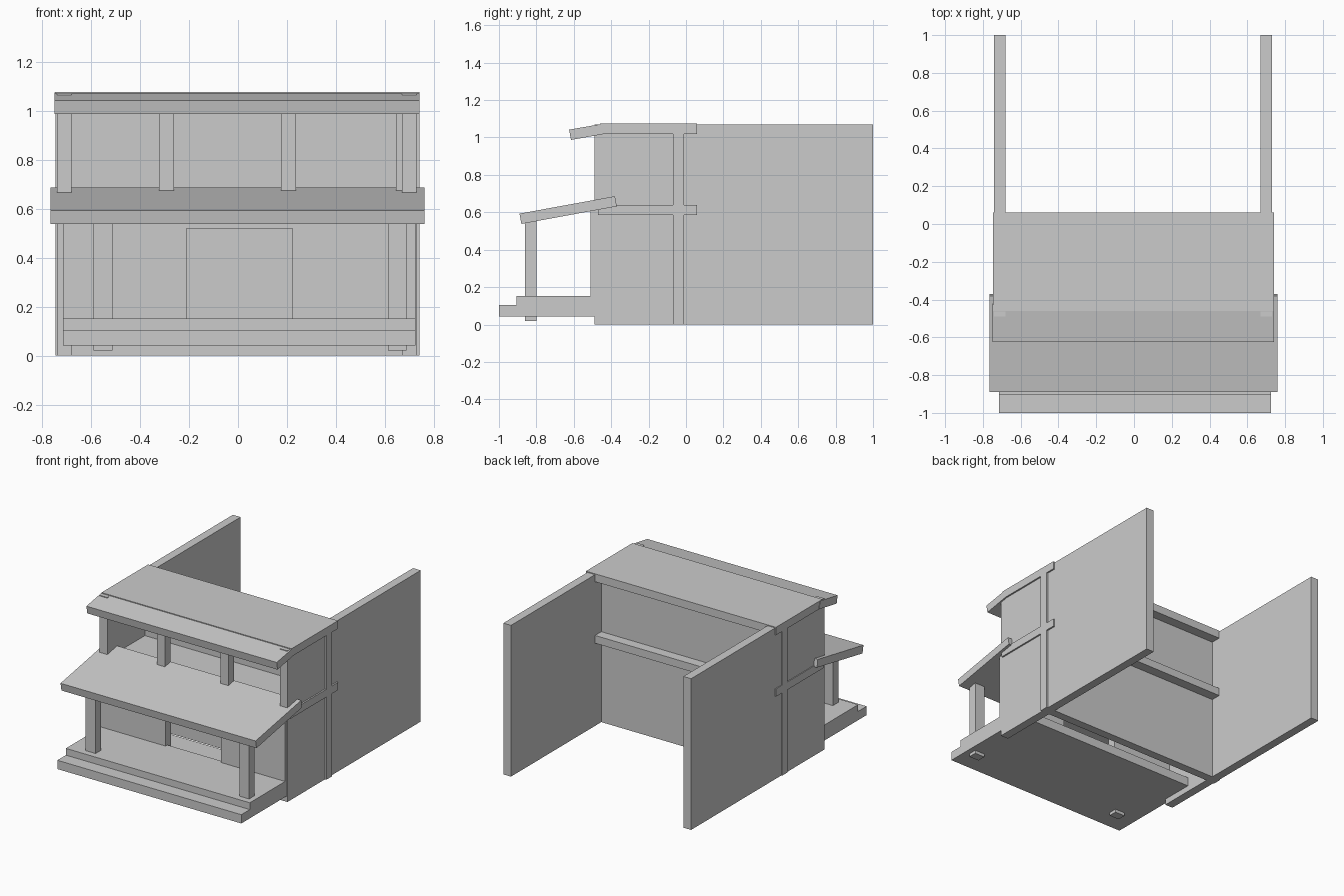
import bpy
import bmesh

if "Cube" in bpy.data.objects:
    bpy.data.objects.remove(bpy.data.objects["Cube"])


def prism(name, profile, x0, x1):
    """Extrude a (y, z) side profile along x."""
    bm = bmesh.new()
    face = bm.faces.new([bm.verts.new((x0, y, z)) for y, z in profile])
    side = bmesh.ops.extrude_face_region(bm, geom=[face])["geom"]
    moved = [v for v in side if isinstance(v, bmesh.types.BMVert)]
    bmesh.ops.translate(bm, verts=moved, vec=(x1 - x0, 0, 0))
    bmesh.ops.recalc_face_normals(bm, faces=bm.faces)
    mesh = bpy.data.meshes.new(name)
    bm.to_mesh(mesh)
    bm.free()
    obj = bpy.data.objects.new(name, mesh)
    bpy.context.collection.objects.link(obj)
    return obj


def box(name, x, y, z):
    """Box from (min, max) pairs on each axis."""
    return prism(name, [(y[0], z[0]), (y[1], z[0]), (y[1], z[1]), (y[0], z[1])], *x)


# Long side walls
box("side_wall_left", (-0.74, -0.68), (-0.49, 1.0), (0, 1.07))
box("side_wall_right", (0.67, 0.73), (-0.49, 1.0), (0, 1.07))

# Cross wall and floor / roof slabs, standing slightly proud of the side walls
full = (-0.746, 0.741)
box("cross_wall", full, (-0.07, -0.01), (0, 1.05))
box("upper_floor", full, (-0.47, 0.06), (0.585, 0.64))
box("roof_slab", full, (-0.46, 0.06), (1.02, 1.076))

# Ground floor front wall with a wide doorway
wall_y = (-0.51, -0.45)
box("front_wall_left", (-0.714, -0.21), wall_y, (0.1, 0.62))
box("front_wall_right", (0.223, 0.726), wall_y, (0.1, 0.62))
box("door_lintel", (-0.21, 0.223), wall_y, (0.52, 0.62))

# Porch step and deck
box("porch_base", (-0.714, 0.726), (-1.0, -0.26), (0.042, 0.104))
box("porch_deck", (-0.714, 0.726), (-0.905, -0.49), (0.104, 0.152))

# Porch posts, poking out below the base
for i, x in enumerate((-0.59, 0.612)):
    box(f"porch_post_{i + 1}", (x, x + 0.077), (-0.86, -0.80), (0.02, 0.575))

# Balcony posts
for i, x in enumerate((-0.322, 0.175, 0.645)):
    box(f"balcony_post_{i + 1}", (x, x + 0.061), (-0.445, -0.38), (0.62, 1.04))

# Sloped porch roof and sloped eave of the main roof
box_roof = [(-0.89, 0.593), (-0.88, 0.538), (-0.37, 0.632), (-0.38, 0.686)]
prism("porch_roof", box_roof, -0.766, 0.761)
eave = [(-0.625, 1.042), (-0.615, 0.987), (-0.42, 1.022), (-0.43, 1.0755)]
prism("roof_eave", eave, -0.749, 0.7405)
